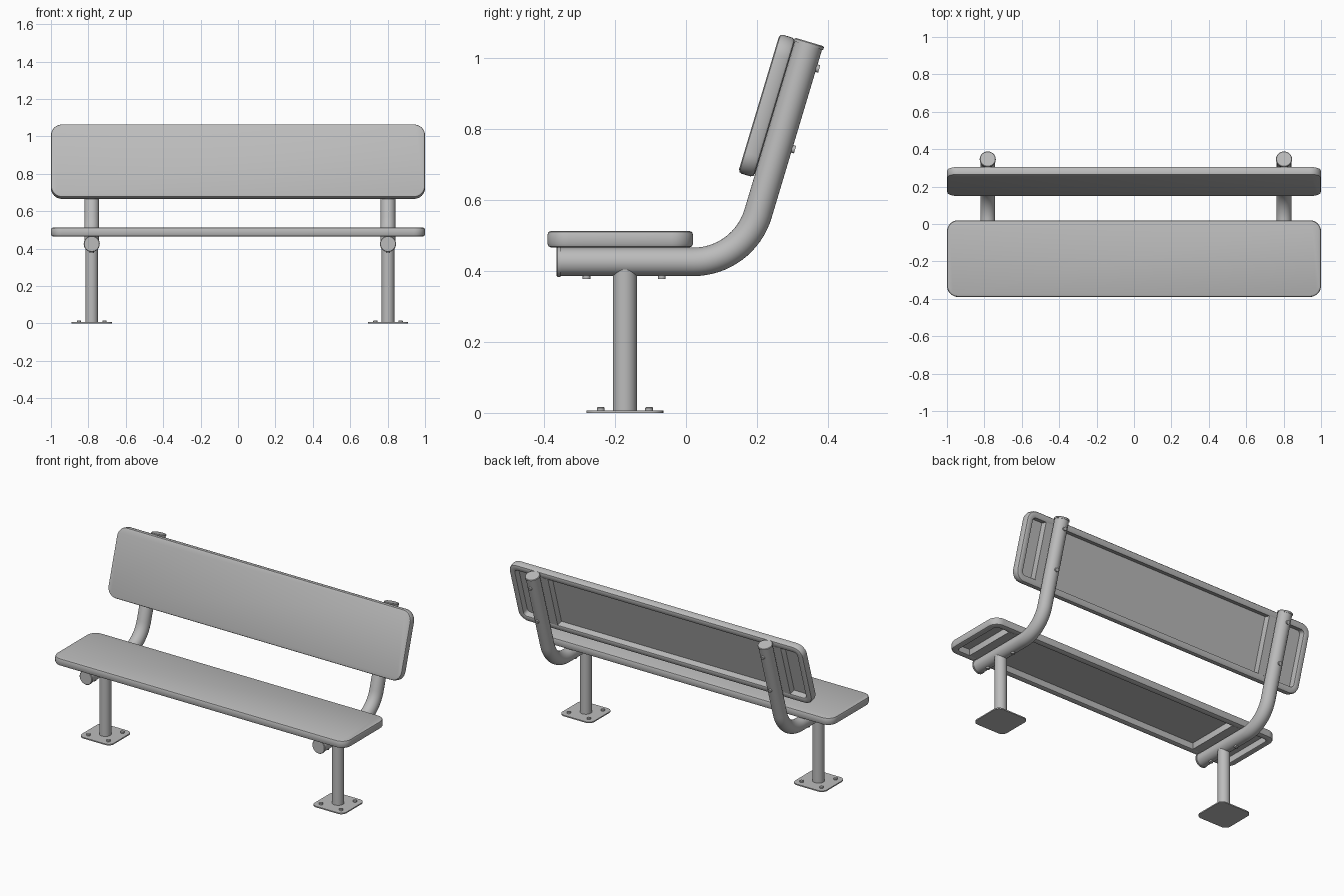
import bpy, bmesh
from math import sin, cos, pi, radians, tan
from mathutils import Matrix, Vector

cube = bpy.data.objects.get("Cube")
if cube:
    bpy.data.objects.remove(cube, do_unlink=True)

GREY = (0.5, 0.5, 0.5, 1)
metal = bpy.data.materials.new("grey_metal")
metal.use_nodes = True
metal.diffuse_color = GREY
metal.node_tree.nodes["Principled BSDF"].inputs["Base Color"].default_value = GREY

TUBE_R = 0.04
LEG_Y = -0.172
TUBE_Z = 0.425
LEAN = radians(73.3)          # angle of the backrest from horizontal
BEND_R = 0.19
TOP = Vector((0, 0.345, 1.035))
SIDES = {"right": -0.782, "left": 0.802}


def loft(name, rings, matrix=Matrix()):
    """Skin a stack of equal rings, closing both ends."""
    bm = bmesh.new()
    loops = [[bm.verts.new(matrix @ Vector(p)) for p in ring] for ring in rings]
    n = len(loops[0])
    for a, b in zip(loops, loops[1:]):
        for i in range(n):
            j = (i + 1) % n
            bm.faces.new((a[i], a[j], b[j], b[i]))
    bm.faces.new(loops[0][::-1])
    bm.faces.new(loops[-1])
    bmesh.ops.recalc_face_normals(bm, faces=bm.faces)
    mesh = bpy.data.meshes.new(name)
    bm.to_mesh(mesh)
    bm.free()
    mesh.materials.append(metal)
    obj = bpy.data.objects.new(name, mesh)
    bpy.context.collection.objects.link(obj)
    bpy.ops.object.select_all(action='DESELECT')
    obj.select_set(True)
    bpy.context.view_layer.objects.active = obj
    bpy.ops.object.shade_smooth_by_angle(angle=radians(35))
    return obj


def rounded_rect(cx, cy, hx, hy, r, z, steps=8):
    ring = []
    for q, (sx, sy) in enumerate([(1, 1), (-1, 1), (-1, -1), (1, -1)]):
        for k in range(steps + 1):
            a = (q + k / steps) * pi / 2
            ring.append((cx + sx * (hx - r) + r * cos(a),
                         cy + sy * (hy - r) + r * sin(a), z))
    return ring


def circle(x, y, r, z, n=32):
    return [(x + r * cos(2 * pi * i / n), y + r * sin(2 * pi * i / n), z)
            for i in range(n)]


def cylinder(name, x, y, r, z0, z1, matrix=Matrix(), edge=0.0):
    rings = [circle(x, y, r, z0), circle(x, y, r, z1 - edge)]
    if edge:
        rings.append(circle(x, y, r - edge, z1))
    return loft(name, rings, matrix)


def panel(name, matrix, y0, y1, bolts):
    """Hollow pan resting on the tubes, with straps and bolts."""
    cy, hy = (y0 + y1) / 2, (y1 - y0) / 2
    section = [(0.038, 0.04), (0.038, 0.002), (0.034, 0), (0.012, 0),
               (0.004, 0.003), (0, 0.011), (0, 0.036), (0.003, 0.044), (0.011, 0.047)]
    loft(name, [rounded_rect(0, cy, 1 - i, hy - i, 0.06 - i, TUBE_R + z)
                for i, z in section], matrix)
    for side, x in SIDES.items():
        loft(f"{name}_strap_{side}",
             [rounded_rect(x, cy, 0.07, hy - 0.037, 0.004, TUBE_R + z, 2)
              for z in (0.001, 0.042)], matrix)
        for k, y in enumerate(bolts):
            cylinder(f"{name}_bolt_{side}_{k + 1}", x, y, 0.011,
                     -TUBE_R - 0.008, -TUBE_R + 0.01, matrix)


# Seat and backrest
seat_frame = Matrix.Translation((0, 0, TUBE_Z))
back_frame = Matrix.Translation(TOP) @ Matrix.Rotation(LEAN, 4, 'X')
panel("seat", seat_frame, -0.39, 0.02, (-0.28, -0.068))
panel("backrest", back_frame, -0.401, 0.007, (-0.056, -0.293))

# Centre line of the bent tube: (y, z, direction)
corner_y = TOP.y - (TOP.z - TUBE_Z) / tan(LEAN)
start_y = corner_y - BEND_R * tan(LEAN / 2)
path = [(-0.357, TUBE_Z, 0)]
for k in range(17):
    a = LEAN * k / 16
    path.append((start_y + BEND_R * sin(a), TUBE_Z + BEND_R * (1 - cos(a)), a))
path.append((TOP.y, TOP.z, LEAN))

for side, x in SIDES.items():
    # Bent tube with end caps
    rings = []
    for y, z, a in path:
        rings.append([(px, y - h * sin(a), z + h * cos(a))
                      for px, h, _ in circle(x, 0, TUBE_R, 0)])
    loft(f"frame_tube_{side}", rings)
    front_cap = Matrix.Translation((0, -0.355, TUBE_Z)) @ Matrix.Rotation(pi / 2, 4, 'X')
    top_cap = back_frame @ Matrix.Rotation(-pi / 2, 4, 'X')
    for label, frame in (("front", front_cap), ("top", top_cap)):
        cylinder(f"{label}_cap_{side}", x, 0, 0.043, -0.002, 0.009, frame, 0.003)

    # Leg, foot plate and anchor bolts
    cylinder(f"leg_{side}", x, LEG_Y, 0.034, 0.004, 0.405)
    loft(f"foot_plate_{side}",
         [rounded_rect(x, LEG_Y, 0.108, 0.108, 0.035, z) for z in (0, 0.007)])
    for i in (-1, 1):
        for j in (-1, 1):
            cylinder(f"anchor_bolt_{side}", x + i * 0.068, LEG_Y + j * 0.068,
                     0.011, 0.005, 0.016, edge=0.002)
